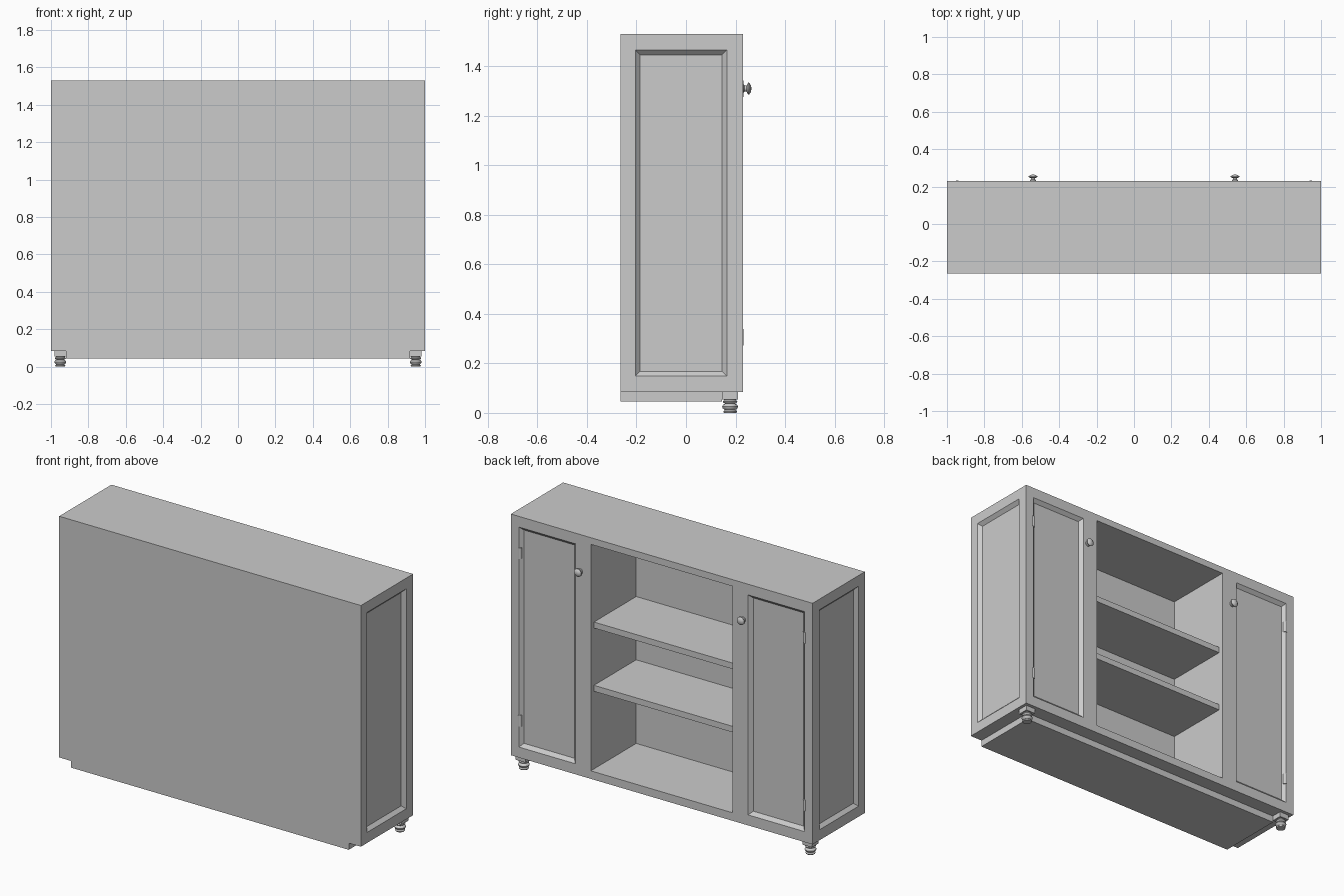
import bpy, bmesh, math
from mathutils import Matrix, Vector

if "Cube" in bpy.data.objects:
    bpy.data.objects.remove(bpy.data.objects["Cube"])

grey = bpy.data.materials.new("plain grey")
grey.use_nodes = True
grey.diffuse_color = (0.6, 0.6, 0.6, 1)
grey.node_tree.nodes["Principled BSDF"].inputs["Base Color"].default_value = (0.6, 0.6, 0.6, 1)


def finish(name, bm):
    bmesh.ops.recalc_face_normals(bm, faces=bm.faces)
    mesh = bpy.data.meshes.new(name)
    bm.to_mesh(mesh)
    bm.free()
    mesh.materials.append(grey)
    obj = bpy.data.objects.new(name, mesh)
    bpy.context.collection.objects.link(obj)
    return obj


def box(name, low, high):
    low, high = Vector(low), Vector(high)
    bm = bmesh.new()
    bmesh.ops.create_cube(bm, size=1)
    for v in bm.verts:
        v.co = (low + high) / 2 + v.co * (high - low)
    return finish(name, bm)


def turned(name, profile, place, steps=24):
    """Lathe (radius, height) points around local z, then place the result."""
    bm = bmesh.new()
    verts = [bm.verts.new((r, 0, h)) for r, h in profile]
    edges = [bm.edges.new(pair) for pair in zip(verts, verts[1:])]
    bmesh.ops.spin(bm, geom=verts + edges, cent=(0, 0, 0), axis=(0, 0, 1),
                   angle=math.tau, steps=steps)
    bmesh.ops.remove_doubles(bm, verts=bm.verts, dist=1e-5)
    bm.transform(place)
    obj = finish(name, bm)
    bpy.ops.object.select_all(action="DESELECT")
    obj.select_set(True)
    bpy.context.view_layer.objects.active = obj
    bpy.ops.object.shade_smooth_by_angle(angle=math.radians(35))
    return obj


def recess_cutter(width, height, place, depth=0.02):
    """Tapered block whose wide side lies on the local z = 0 surface."""
    bm = bmesh.new()
    bmesh.ops.create_cube(bm, size=2)
    for v in bm.verts:
        grow = depth if v.co.z > 0 else -depth
        v.co = (v.co.x * (width / 2 + grow), v.co.y * (height / 2 + grow), v.co.z * depth)
    bm.transform(place)
    return finish("recess_cutter", bm)


def carve(target, cutter):
    mod = target.modifiers.new("carve", "BOOLEAN")
    mod.operation = "DIFFERENCE"
    mod.solver = "EXACT"
    mod.object = cutter
    bpy.context.view_layer.objects.active = target
    bpy.ops.object.modifier_apply(modifier=mod.name)
    bpy.data.objects.remove(cutter)


BACK, FRONT, LOW, TOP = -0.265, 0.23, 0.085, 1.53
MID_Z, PANEL_H = 0.807, 1.318

# Carcass with open middle bay, panelled doors and panelled sides
body = box("cabinet_body", (-1, BACK, LOW), (1, FRONT, TOP))
carve(body, box("bay_cutter", (-0.47, -0.2, 0.133), (0.47, 0.4, 1.49)))
face_front = Matrix.Rotation(-math.pi / 2, 4, "X")
face_side = Matrix.Rotation(math.pi / 2, 4, "Z") @ Matrix.Rotation(math.pi / 2, 4, "X")
for s in (-1, 1):
    carve(body, recess_cutter(0.374, PANEL_H,
                              Matrix.Translation((s * 0.76, FRONT, MID_Z)) @ face_front))
    turn = Matrix.Rotation(0 if s > 0 else math.pi, 4, "Z")
    carve(body, recess_cutter(0.37, PANEL_H,
                              Matrix.Translation((s, -0.02, MID_Z)) @ turn @ face_side))

# Plinth and shelves
box("plinth", (-0.92, BACK, 0.045), (0.92, 0.145, LOW))
for name, z in (("lower_shelf", 0.634), ("upper_shelf", 1.013)):
    box(name, (-0.47, -0.2, z - 0.036), (0.47, 0.2, z))

# Turned feet, knobs and hinges, mirrored left and right
foot = [(0, 0), (0.025, 0), (0.028, 0.006), (0.022, 0.012), (0.03, 0.019), (0.032, 0.026),
        (0.028, 0.033), (0.02, 0.037), (0.027, 0.041), (0.03, 0.046), (0.024, 0.052),
        (0.024, 0.058), (0, 0.058)]
knob = [(0, -0.004), (0.016, -0.004), (0.016, 0.004), (0.012, 0.007), (0.012, 0.015),
        (0.018, 0.018), (0.024, 0.021), (0.024, 0.025), (0.018, 0.029), (0.013, 0.033), (0, 0.034)]
hinge = [(0, -0.033), (0.012, -0.033), (0.012, 0.033), (0, 0.033)]
for side, s in (("right", -1), ("left", 1)):
    x = s * 0.95
    turned(side + "_foot", foot, Matrix.Translation((x, 0.178, 0)))
    box(side + "_foot_block", (x - 0.032, 0.146, 0.055), (x + 0.032, 0.21, LOW))
    turned(side + "_knob", knob, Matrix.Translation((s * 0.54, FRONT, 1.31)) @ face_front)
    for level, z in (("lower", 0.305), ("upper", 1.31)):
        turned(f"{side}_{level}_hinge", hinge, Matrix.Translation((s * 0.945, 0.221, z)), 12)
